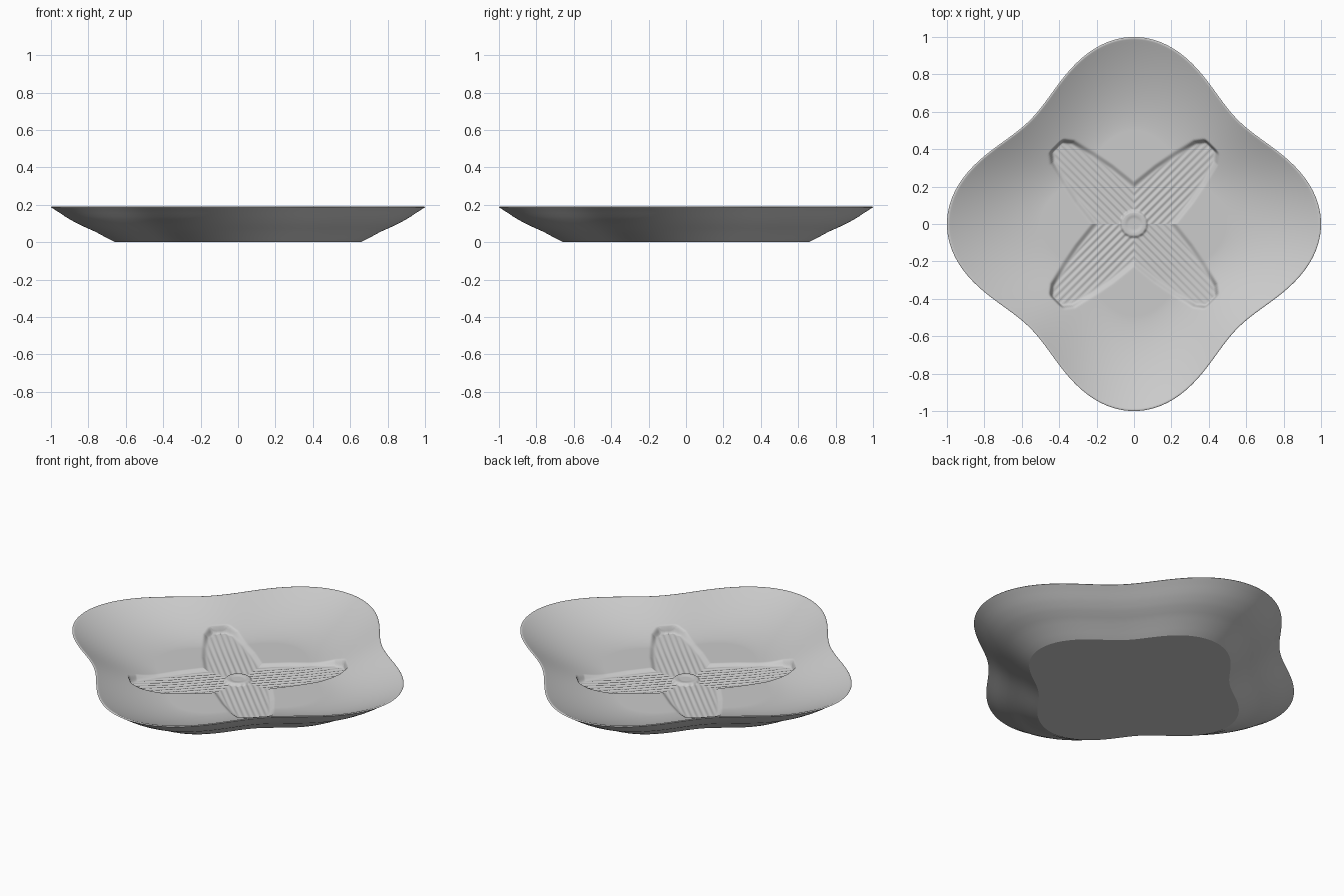
import bpy, bmesh, math

if "Cube" in bpy.data.objects:
    bpy.data.objects.remove(bpy.data.objects["Cube"])

N = 480                      # points around each ring
FLOOR, RIM = 0.062, 0.19


def outline(a):
    # four-lobed outline radius
    return 0.893 + 0.107 * math.cos(4 * a)


def smooth(t):
    t = max(0.0, min(1.0, t))
    return t * t * (3 - 2 * t)


def petal_half_width(u):
    pts = [(0, 0.16), (0.16, 0.158), (0.3, 0.143), (0.42, 0.120),
           (0.54, 0.088), (0.60, 0.040), (2, 0.0)]
    for (u0, w0), (u1, w1) in zip(pts, pts[1:]):
        if u <= u1:
            return w0 + (w1 - w0) * (u - u0) / (u1 - u0)
    return 0.0


def inner_height(s, a):
    # bowl surface
    z = FLOOR + (RIM - 0.002 - FLOOR) * max(0.0, (s - 0.5) / 0.485) ** 1.7
    # petal recess with fine ribs, repeated on the four diagonals
    r = s * outline(a)
    b = (a % (math.pi / 2)) - math.pi / 4
    u, v = r * math.cos(b), r * math.sin(b)
    w = petal_half_width(u)
    m = smooth((w - abs(v)) / 0.03 + 0.2) * smooth((0.592 - u) / 0.014)
    if m > 0:
        ribs = 0.0022 * math.cos(2 * math.pi * v / 0.03) * smooth((w - abs(v) - 0.02) / 0.02)
        low = 0.048 + 0.012 * smooth((u - 0.3) / 0.4) + ribs
        z += (min(low, z) - z) * m
    # raised round centre
    k = smooth((0.078 - r) / 0.016)
    top = 0.060 - 0.004 * smooth((0.05 - r) / 0.02)
    return z + (top - z) * k


# rings from the dish centre outwards, over the rim, down and under the base
inner = [0.8 * i / 125 for i in range(1, 126)] + [0.8 + 0.185 * i / 14 for i in range(1, 15)]
outer = [(0.99, RIM), (0.997, RIM), (1.0, 0.187), (0.975, 0.171), (0.95, 0.155),
         (0.925, 0.138), (0.9, 0.123), (0.87, 0.106), (0.845, 0.093), (0.8, 0.073),
         (0.76, 0.055), (0.70, 0.022), (0.655, 0.0)]

bm = bmesh.new()
angles = [2 * math.pi * i / N for i in range(N)]


def add_ring(s, height):
    return [bm.verts.new((s * outline(a) * math.cos(a), s * outline(a) * math.sin(a), height(a)))
            for a in angles]


rings = [add_ring(s, lambda a, s=s: inner_height(s, a)) for s in inner]
rings += [add_ring(s, lambda a, z=z: z) for s, z in outer]
centre = bm.verts.new((0, 0, inner_height(0, 0)))
under = bm.verts.new((0, 0, 0))
for i in range(N):
    j = (i + 1) % N
    bm.faces.new((centre, rings[0][i], rings[0][j]))
    for p, q in zip(rings, rings[1:]):
        bm.faces.new((p[i], q[i], q[j], p[j]))
    bm.faces.new((under, rings[-1][j], rings[-1][i]))
for f in bm.faces:
    f.smooth = True
# crisp foot and rim edges
for ring in (rings[-1], rings[-len(outer) + 2]):
    for i in range(N):
        e = bm.edges.get((ring[i], ring[(i + 1) % N]))
        if e:
            e.smooth = False
bmesh.ops.recalc_face_normals(bm, faces=bm.faces[:])

mesh = bpy.data.meshes.new("flower_dish")
bm.to_mesh(mesh)
bm.free()
dish = bpy.data.objects.new("flower_dish", mesh)
bpy.context.collection.objects.link(dish)

grey = bpy.data.materials.new("light_grey")
grey.diffuse_color = (0.6, 0.6, 0.6, 1)
grey.use_nodes = True
grey.node_tree.nodes["Principled BSDF"].inputs["Base Color"].default_value = grey.diffuse_color
mesh.materials.append(grey)
